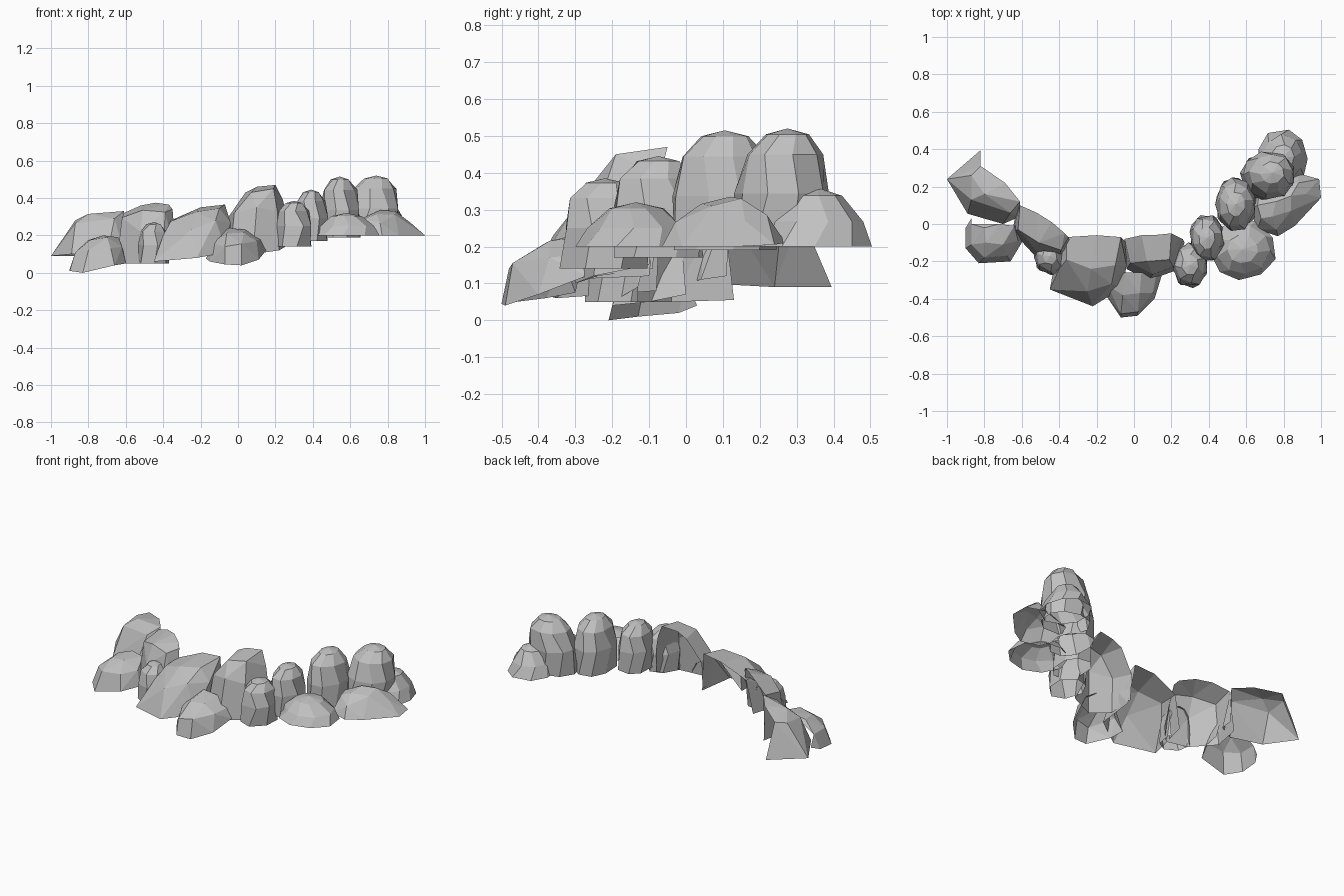
import bpy, bmesh, math, random
from mathutils import Vector

random.seed(4)
stone = bpy.data.materials.new("grey stone")
stone.diffuse_color = (0.53, 0.53, 0.53, 1)


def finish(bm, name):
    mesh = bpy.data.meshes.new(name)
    bm.to_mesh(mesh)
    bm.free()
    mesh.materials.append(stone)
    bpy.context.collection.objects.link(bpy.data.objects.new(name, mesh))


# Profiles: (height fraction, radius fraction) from the base upwards
TALL = [(0, 1.0), (0.45, 0.98), (0.78, 0.82), (0.95, 0.45)]
LOW = [(0, 1.0), (0.42, 0.79), (0.86, 0.45)]


def dome(name, x, y, rx, ry, z0, z1, profile, sides=8, turn=0, lean=(0, 0), cut=None):
    """Faceted open-bottomed boulder; lean shifts the peak, cut opens the rear."""
    bm = bmesh.new()
    rings = []
    for k, (h, r) in enumerate(profile):
        ring = []
        for i in range(sides):
            a = math.tau * (i + 0.3 * (k % 2) + random.uniform(-0.12, 0.12)) / sides + turn
            s = r * random.uniform(0.96, 1.04)
            ring.append(bm.verts.new((x + s * rx * math.cos(a) + lean[0] * h,
                                      y + s * ry * math.sin(a) + lean[1] * h,
                                      z0 + h * (z1 - z0))))
        rings.append(ring)
    top = bm.verts.new((x + lean[0], y + lean[1], z1))
    for i in range(sides):
        j = (i + 1) % sides
        for lo, hi in zip(rings, rings[1:]):
            bm.faces.new((lo[i], lo[j], hi[j], hi[i]))
        bm.faces.new((rings[-1][i], rings[-1][j], top))
    if cut is not None:
        bmesh.ops.bisect_plane(bm, geom=bm.verts[:] + bm.edges[:] + bm.faces[:],
                               plane_co=(0, cut, 0), plane_no=(0, 1, 0), clear_outer=True)
    finish(bm, name)


def shell(name, points, back):
    """Convex boulder with its underside and rear left open."""
    bm = bmesh.new()
    for p in points:
        bm.verts.new(p)
    bmesh.ops.convex_hull(bm, input=bm.verts[:])
    bm.normal_update()
    b = Vector(back).normalized()
    gone = [f for f in bm.faces
            if f.normal.z < -0.35 or (f.normal.dot(b) > 0.75 and f.normal.z < 0.5)]
    bmesh.ops.delete(bm, geom=gone, context='FACES')
    bmesh.ops.dissolve_limit(bm, angle_limit=0.1, verts=bm.verts[:], edges=bm.edges[:])
    finish(bm, name)


# Right-hand cluster: tall boulders with low ones around them
dome("far_right_low_boulder", 0.795, 0.355, 0.138, 0.155, 0.20, 0.36, LOW, 9)
dome("right_tall_boulder", 0.71, 0.25, 0.145, 0.13, 0.20, 0.52, TALL, 9, 0.2, (0.03, 0.025))
dome("right_middle_tall_boulder", 0.545, 0.105, 0.112, 0.145, 0.19, 0.515, TALL, 9, 0.1)
dome("right_small_tall_boulder", 0.39, -0.075, 0.095, 0.13, 0.17, 0.445, TALL, 8, 0.3)
dome("right_front_low_boulder", 0.58, -0.135, 0.18, 0.168, 0.20, 0.32, LOW, 9, 0.4)
shell("outer_right_low_boulder", [
    (1.00, 0.14, 0.20), (0.99, 0.24, 0.205), (0.88, 0.27, 0.21), (0.68, 0.22, 0.20),
    (0.62, 0.08, 0.20), (0.66, -0.03, 0.20), (0.77, -0.065, 0.20), (0.86, -0.01, 0.20),
    (0.84, 0.15, 0.33), (0.76, 0.12, 0.335), (0.74, 0.04, 0.315), (0.84, 0.07, 0.31),
    (0.92, 0.16, 0.27), (0.88, 0.22, 0.285), (0.68, 0.03, 0.29), (0.76, -0.03, 0.265),
    (0.66, 0.10, 0.29)], (0, 0, -1))

# Small boulders standing in the gaps
dome("middle_small_boulder", 0.30, -0.22, 0.10, 0.12, 0.14, 0.385, TALL, 7, 0.4)
dome("left_gap_boulder", -0.45, -0.17, 0.085, 0.105, 0.05, 0.27, TALL, 7, 0.2, cut=-0.13)

# Half boulders, open at the rear
shell("left_front_low_boulder", [
    (-0.90, -0.02, 0.02), (-0.90, -0.13, 0.01), (-0.83, -0.21, 0.0), (-0.74, -0.205, 0.025),
    (-0.66, -0.20, 0.04), (-0.60, -0.10, 0.05), (-0.60, 0.00, 0.07), (-0.87, 0.03, 0.04),
    (-0.87, -0.11, 0.11), (-0.80, -0.18, 0.12), (-0.68, -0.17, 0.13), (-0.62, -0.09, 0.14),
    (-0.87, 0.00, 0.11), (-0.80, -0.02, 0.175), (-0.72, 0.00, 0.20), (-0.64, -0.01, 0.19),
    (-0.79, -0.10, 0.175), (-0.70, -0.11, 0.19)], (0, 1, 0))
shell("front_low_boulder", [
    (-0.17, -0.30, 0.075), (-0.15, -0.38, 0.06), (-0.07, -0.50, 0.045), (0.02, -0.49, 0.04),
    (0.11, -0.40, 0.07), (0.15, -0.27, 0.12), (-0.14, -0.33, 0.16), (-0.07, -0.48, 0.14),
    (0.02, -0.47, 0.155), (0.10, -0.37, 0.17), (0.12, -0.27, 0.18), (-0.05, -0.26, 0.24),
    (0.04, -0.26, 0.23), (-0.06, -0.38, 0.21), (0.03, -0.37, 0.215)], (0, 1, 0))
shell("middle_half_boulder", [
    (-0.05, -0.09, 0.14), (-0.04, -0.24, 0.12), (0.08, -0.30, 0.10), (0.22, -0.25, 0.12),
    (0.27, -0.10, 0.15), (0.26, -0.08, 0.30), (-0.05, -0.08, 0.30), (0.04, -0.06, 0.43),
    (0.10, -0.06, 0.46), (0.20, -0.05, 0.47), (0.24, -0.07, 0.39), (0.07, -0.20, 0.43),
    (0.19, -0.19, 0.45), (0.10, -0.27, 0.35), (0.21, -0.23, 0.33), (-0.02, -0.21, 0.32)], (0, 1, 0))
shell("centre_left_half_boulder", [
    (-0.45, -0.35, 0.06), (-0.22, -0.44, 0.08), (-0.06, -0.34, 0.11), (-0.04, -0.10, 0.12),
    (-0.40, -0.08, 0.08), (-0.40, -0.24, 0.20), (-0.25, -0.36, 0.23), (-0.36, -0.07, 0.28),
    (-0.20, -0.06, 0.35), (-0.07, -0.07, 0.365), (-0.04, -0.22, 0.27), (-0.10, -0.22, 0.345),
    (-0.23, -0.24, 0.325), (-0.36, -0.19, 0.275), (-0.12, -0.32, 0.28)], (0, 1, 0))
shell("left_half_boulder", [
    (-0.62, 0.13, 0.055), (-0.65, -0.04, 0.05), (-0.53, -0.17, 0.05), (-0.40, -0.20, 0.05),
    (-0.33, -0.13, 0.09), (-0.35, -0.07, 0.34), (-0.37, -0.05, 0.365), (-0.44, 0.01, 0.375),
    (-0.52, 0.06, 0.36), (-0.61, 0.10, 0.32), (-0.62, -0.03, 0.295), (-0.51, -0.10, 0.335),
    (-0.39, -0.14, 0.325), (-0.52, -0.15, 0.22)], (0.55, 0.83, 0))
shell("far_left_half_boulder", [
    (-1.00, 0.24, 0.09), (-0.82, 0.395, 0.09), (-0.89, 0.055, 0.10), (-0.70, 0.00, 0.10),
    (-0.61, 0.04, 0.11), (-0.61, 0.11, 0.12), (-0.92, 0.23, 0.21), (-0.87, 0.13, 0.265),
    (-0.87, 0.26, 0.28), (-0.82, 0.31, 0.29), (-0.80, 0.16, 0.315), (-0.66, 0.06, 0.29),
    (-0.69, 0.22, 0.32), (-0.61, 0.12, 0.33)], (0.74, 0.67, 0))
